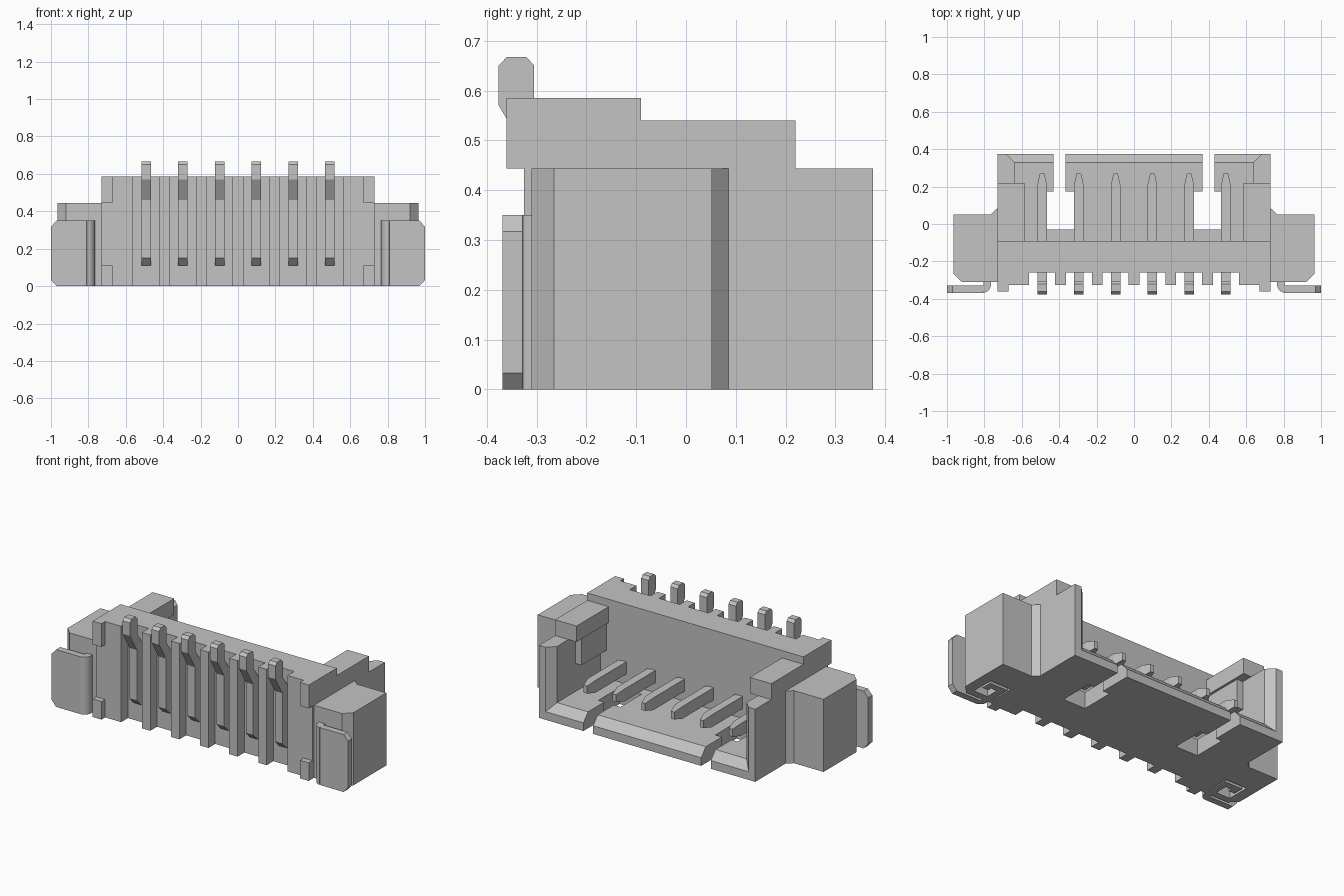
import bpy, bmesh, math

old = bpy.data.objects.get("Cube")
if old:
    bpy.data.objects.remove(old, do_unlink=True)

# One flat grey
grey = bpy.data.materials.new("light grey")
grey.use_nodes = True
COLOR = (0.55, 0.55, 0.55, 1)
grey.diffuse_color = COLOR
grey.node_tree.nodes["Principled BSDF"].inputs["Base Color"].default_value = COLOR


def prism(name, pts, lo, hi, axis="z"):
    """Extrude a 2D outline along an axis: z takes (x, y), x takes (y, z), y takes (x, z)."""
    place = {"z": lambda a, b, t: (a, b, t),
             "x": lambda a, b, t: (t, a, b),
             "y": lambda a, b, t: (a, t, b)}[axis]
    bm = bmesh.new()
    low = [bm.verts.new(place(a, b, lo)) for a, b in pts]
    high = [bm.verts.new(place(a, b, hi)) for a, b in pts]
    bm.faces.new(low)
    bm.faces.new(high)
    n = len(pts)
    for i in range(n):
        j = (i + 1) % n
        bm.faces.new((low[i], low[j], high[j], high[i]))
    bmesh.ops.recalc_face_normals(bm, faces=bm.faces)
    mesh = bpy.data.meshes.new(name)
    bm.to_mesh(mesh)
    bm.free()
    mesh.materials.append(grey)
    obj = bpy.data.objects.new(name, mesh)
    bpy.context.collection.objects.link(obj)
    return obj


def block(name, x0, x1, y0, y1, z0, z1):
    return prism(name, [(x0, y0), (x1, y0), (x1, y1), (x0, y1)], z0, z1)


def flip(pts, s):
    return [(a * s, b) for a, b in pts]


def select(obj):
    bpy.ops.object.select_all(action="DESELECT")
    obj.select_set(True)
    bpy.context.view_layer.objects.active = obj


def cut(target, cutter):
    mod = target.modifiers.new("cut", "BOOLEAN")
    mod.operation = "DIFFERENCE"
    mod.solver = "EXACT"
    mod.object = cutter
    cutter.hide_render = True
    select(target)
    bpy.ops.object.modifier_apply(modifier=mod.name)
    bpy.data.objects.remove(cutter, do_unlink=True)


def strip(path, half):
    """Outline of a bent strip of constant thickness along a centre path."""
    sides = ([], [])
    n = len(path)
    for i, (x, y) in enumerate(path):
        dirs = []
        for a, b in ((i - 1, i), (i, i + 1)):
            if a >= 0 and b < n:
                dx, dy = path[b][0] - path[a][0], path[b][1] - path[a][1]
                d = math.hypot(dx, dy)
                dirs.append((dx / d, dy / d))
        tx, ty = sum(d[0] for d in dirs), sum(d[1] for d in dirs)
        length = math.hypot(tx, ty)
        tx, ty = tx / length, ty / length
        k = half / (tx * dirs[0][0] + ty * dirs[0][1])
        sides[0].append((x - ty * k, y + tx * k))
        sides[1].append((x + ty * k, y - tx * k))
    return sides[0] + sides[1][::-1]


PITCH = 0.1965
PINS = [(i - 2.5) * PITCH for i in range(6)]

# Main wall with a ribbed front: one slot for every pin
outline = [(0.73, -0.09), (-0.73, -0.09), (-0.73, -0.325)]
for x in PINS:
    outline += [(x - 0.07, -0.325), (x - 0.07, -0.26), (x + 0.07, -0.26), (x + 0.07, -0.325)]
outline.append((0.73, -0.325))
prism("main_wall", outline, 0, 0.585)

# Lower plate with a bevelled lip and two key-shaped openings
plate = prism("lower_plate", [(-0.09, 0), (0.375, 0), (0.375, 0.05), (0.33, 0.10), (-0.09, 0.10)],
              -0.73, 0.73, "x")
for s in (1, -1):
    key = [(0.32, -0.03), (0.47, -0.03), (0.47, 0.175), (0.43, 0.175),
           (0.43, 0.5), (0.365, 0.5), (0.365, 0.175), (0.32, 0.175)]
    cut(plate, prism("opening_cutter", flip(key, s), -0.1, 0.3))

for s, side in ((1, "left"), (-1, "right")):
    # Side wall with a lead-in bevel
    prism(side + "_side_wall", flip([(0.73, -0.09), (0.73, 0.375), (0.685, 0.375),
                                     (0.64, 0.33), (0.64, -0.09)], s), 0, 0.443)
    # Overhanging catch and the thicker wall below it
    prism(side + "_catch", flip([(0.585, -0.09), (0.73, -0.09), (0.73, 0.22), (0.585, 0.22)], s),
          0.443, 0.54)
    prism(side + "_catch_support", flip([(0.60, -0.09), (0.64, -0.09), (0.64, 0.15), (0.60, 0.15)], s),
          0.27, 0.443)
    # Raised pads on the front corners
    pad = flip([(0.67, -0.36), (0.73, -0.36), (0.73, -0.325), (0.67, -0.325)], s)
    prism(side + "_lower_pad", pad, 0, 0.11)
    prism(side + "_upper_pad", pad, 0.443, 0.585)
    # Ear with a pocket underneath for the anchor
    ear = prism(side + "_ear", flip([(0.73, -0.31), (0.92, -0.31), (0.965, -0.265), (0.965, 0.052),
                                     (0.765, 0.052), (0.73, 0.085)], s), 0, 0.443)
    pocket = [(0.757, -0.27), (0.90, -0.27), (0.90, -0.13), (0.757, -0.13)]
    cut(ear, prism("pocket_cutter", flip(pocket, s), -0.1, 0.2))
    # Anchor: flat tab, then a rounded bend hooking into the ear
    prism(side + "_anchor_tab", flip([(0.81, 0), (0.97, 0), (1.0, 0.033), (1.0, 0.317),
                                      (0.97, 0.35), (0.81, 0.35)], s), -0.368, -0.328, "y")
    path = [(0.81 - 0.025 * math.sin(a), -0.323 - 0.025 * math.cos(a))
            for a in [math.pi / 2 * i / 8 for i in range(9)]]
    path += [(0.785, -0.17), (0.865, -0.17), (0.865, -0.215)]
    hook = prism(side + "_anchor_hook", flip(strip(path, 0.02), s), 0, 0.35)
    select(hook)
    bpy.ops.object.shade_smooth_by_angle(angle=math.radians(30))

# Pins: bent tail in the slot, contact bar through the wall, tapered tip
tail = [(-0.305, 0.65), (-0.32, 0.667), (-0.36, 0.667), (-0.376, 0.65), (-0.376, 0.57),
        (-0.31, 0.46), (-0.31, 0.15), (-0.27, 0.11), (-0.24, 0.11), (-0.24, 0.46),
        (-0.305, 0.555)]
for i, x in enumerate(PINS, 1):
    prism(f"pin_{i}_tail", tail, x - 0.025, x + 0.025, "x")
    bar = prism(f"pin_{i}_contact", [(x - 0.025, -0.25), (x + 0.025, -0.25), (x + 0.025, 0.21),
                                     (x + 0.012, 0.27), (x - 0.012, 0.27), (x - 0.025, 0.21)],
                0.16, 0.235)
    for v in bar.data.vertices:
        if v.co.y > 0.26:
            v.co.z = 0.1975 + (v.co.z - 0.1975) * 0.6
